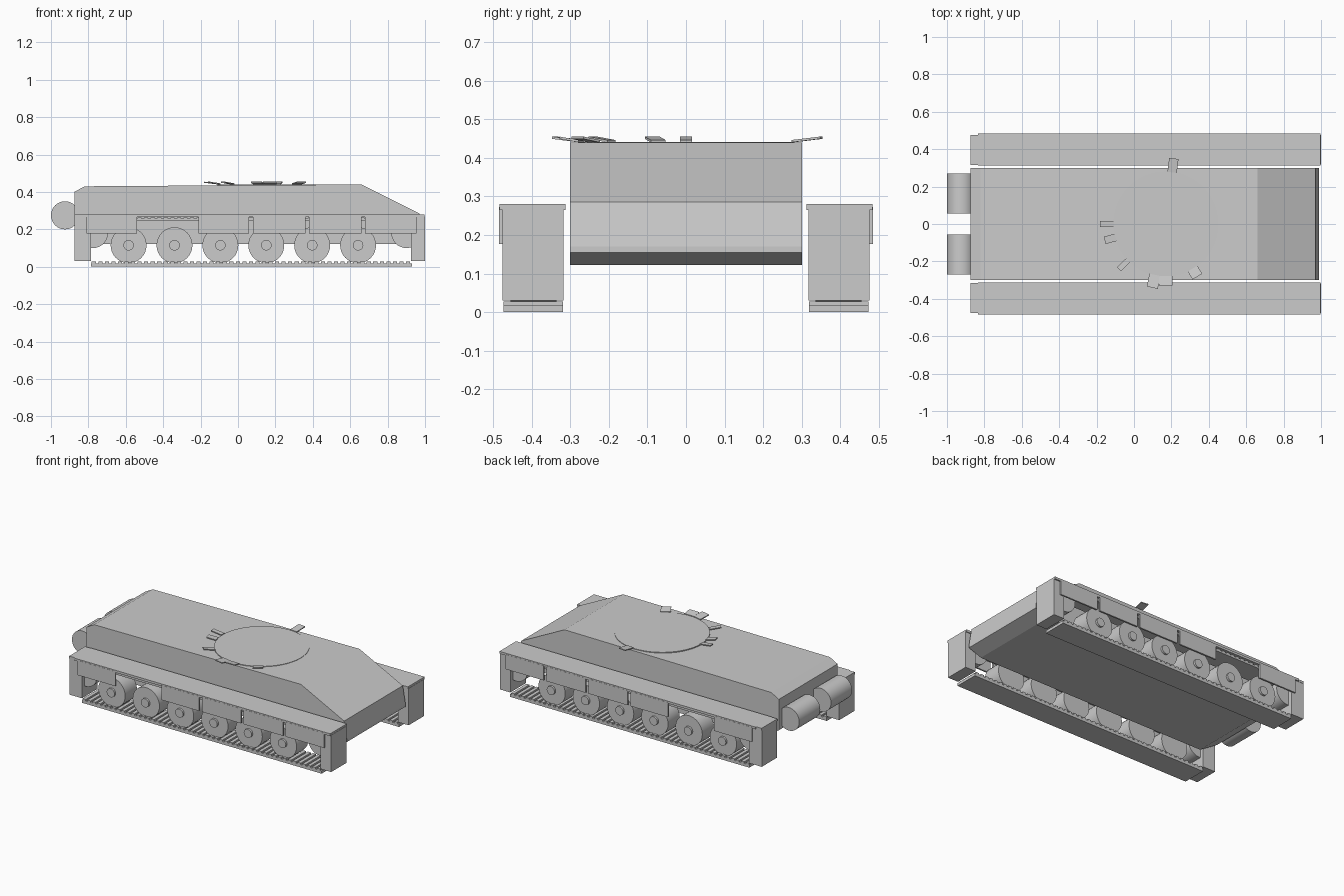
import bpy, bmesh, math
from mathutils import Matrix, Vector

cube = bpy.data.objects.get("Cube")
if cube:
    bpy.data.objects.remove(cube, do_unlink=True)

grey = bpy.data.materials.new("plain_grey")
grey.use_nodes = True
GREY = (0.6, 0.6, 0.6, 1)
grey.diffuse_color = GREY
grey.node_tree.nodes["Principled BSDF"].inputs["Base Color"].default_value = GREY


def finish(name, bm):
    bmesh.ops.recalc_face_normals(bm, faces=bm.faces)
    mesh = bpy.data.meshes.new(name)
    bm.to_mesh(mesh)
    bm.free()
    mesh.materials.append(grey)
    obj = bpy.data.objects.new(name, mesh)
    bpy.context.collection.objects.link(obj)
    return obj


def add_box(bm, x, y, z):
    """Box from (low, high) pairs."""
    size = [b - a for a, b in (x, y, z)]
    mid = [(a + b) / 2 for a, b in (x, y, z)]
    bmesh.ops.create_cube(bm, size=1, matrix=Matrix.Translation(mid) @ Matrix.Diagonal((*size, 1)))


def box(name, x, y, z):
    bm = bmesh.new()
    add_box(bm, x, y, z)
    return finish(name, bm)


def add_roller(bm, x, z, radius, y, sides=32):
    """Cylinder lying along y."""
    at = Matrix.Translation((x, sum(y) / 2, z)) @ Matrix.Rotation(math.pi / 2, 4, 'X')
    bmesh.ops.create_cone(bm, cap_ends=True, segments=sides, radius1=radius,
                          radius2=radius, depth=y[1] - y[0], matrix=at)


def smooth(obj):
    bpy.ops.object.select_all(action='DESELECT')
    obj.select_set(True)
    bpy.context.view_layer.objects.active = obj
    bpy.ops.object.shade_smooth_by_angle(angle=math.radians(35))


def profile(name, points, y0, y1):
    """Side profile (x, z) pulled along y."""
    bm = bmesh.new()
    face = bm.faces.new([bm.verts.new((x, y0, z)) for x, z in points])
    out = bmesh.ops.extrude_face_region(bm, geom=[face])
    verts = [v for v in out["geom"] if isinstance(v, bmesh.types.BMVert)]
    bmesh.ops.translate(bm, verts=verts, vec=(0, y1 - y0, 0))
    return finish(name, bm)


# Hull with sloped front plate
profile("hull", [(-0.875, 0.2), (-0.875, 0.4), (-0.82, 0.43), (0.66, 0.44), (0.97, 0.285),
                 (0.99, 0.17), (0.99, 0.155), (0.9, 0.122), (-0.75, 0.122)], -0.3, 0.3)

# Turret ring plate
RING = Vector((0.17, 0, 0.44))
bm = bmesh.new()
bmesh.ops.create_cone(bm, cap_ends=True, segments=48, radius1=0.28, radius2=0.28,
                      depth=0.012, matrix=Matrix.Translation(RING - Vector((0, 0, 0.005))))
finish("turret_ring", bm)

# Thin tabs around the ring: angle in degrees, length, width
for i, (angle, length, width) in enumerate([(180, 0.075, 0.03), (195, 0.06, 0.04), (224, 0.07, 0.03),
                                            (258, 0.07, 0.06), (270, 0.05, 0.07),
                                            (301, 0.05, 0.06), (83, 0.075, 0.05)]):
    bm = bmesh.new()
    add_box(bm, (0.278, 0.278 + length), (-width / 2, width / 2), (0, 0.006))
    for v in bm.verts:
        if v.co.x > 0.3:
            v.co.z += 0.009
    bm.transform(Matrix.Translation(RING) @ Matrix.Rotation(math.radians(angle), 4, 'Z'))
    finish(f"ring_tab_{i + 1}", bm)

# Fuel drums at the rear
for side, s in (("left", 1), ("right", -1)):
    bm = bmesh.new()
    add_roller(bm, -0.925, 0.275, 0.075, sorted((s * 0.055, s * 0.27)))
    smooth(finish(f"{side}_fuel_drum", bm))

WHEELS = [-0.585 + 0.2454 * i for i in range(6)]
SKIRTS = [(-0.81, -0.54), (-0.21, 0.06), (0.08, 0.36), (0.38, 0.66), (0.68, 0.955)]

for side, s in (("left", 1), ("right", -1)):
    def span(a, b):
        return sorted((s * a, s * b))

    # Fender, narrower at the rear corner
    bm = bmesh.new()
    add_box(bm, (-0.835, 0.998), span(0.312, 0.483), (0.265, 0.28))
    add_box(bm, (-0.875, -0.835), span(0.315, 0.477), (0.265, 0.28))
    finish(f"{side}_fender", bm)

    # Mud guards
    box(f"{side}_rear_guard", (-0.875, -0.785), span(0.317, 0.475), (0.03, 0.268))
    box(f"{side}_front_guard", (0.925, 1.0), span(0.317, 0.475), (0.03, 0.268))

    # Hanging skirt plates
    bm = bmesh.new()
    for x in SKIRTS:
        add_box(bm, x, span(0.474, 0.484), (0.177, 0.272))
    finish(f"{side}_skirts", bm)

    # Road wheels with hubs
    bm = bmesh.new()
    for x in WHEELS:
        add_roller(bm, x, 0.115, 0.096, span(0.335, 0.455))
        add_roller(bm, x, 0.115, 0.028, span(0.44, 0.468), 20)
    smooth(finish(f"{side}_road_wheels", bm))

    # End wheels
    bm = bmesh.new()
    for x in (-0.775, 0.9):
        add_roller(bm, x, 0.18, 0.08, span(0.34, 0.45))
    smooth(finish(f"{side}_end_wheels", bm))

    # Track runs with cross bars
    bm = bmesh.new()
    add_box(bm, (-0.785, 0.93), span(0.318, 0.473), (0, 0.018))
    add_box(bm, (-0.785, 0.93), span(0.325, 0.47), (0.246, 0.258))
    for i in range(49):
        x = -0.782 + 0.035 * i
        add_box(bm, (x, x + 0.022), span(0.318, 0.473), (0.016, 0.028))
        add_box(bm, (x, x + 0.022), span(0.325, 0.47), (0.257, 0.264))
    finish(f"{side}_track", bm)
